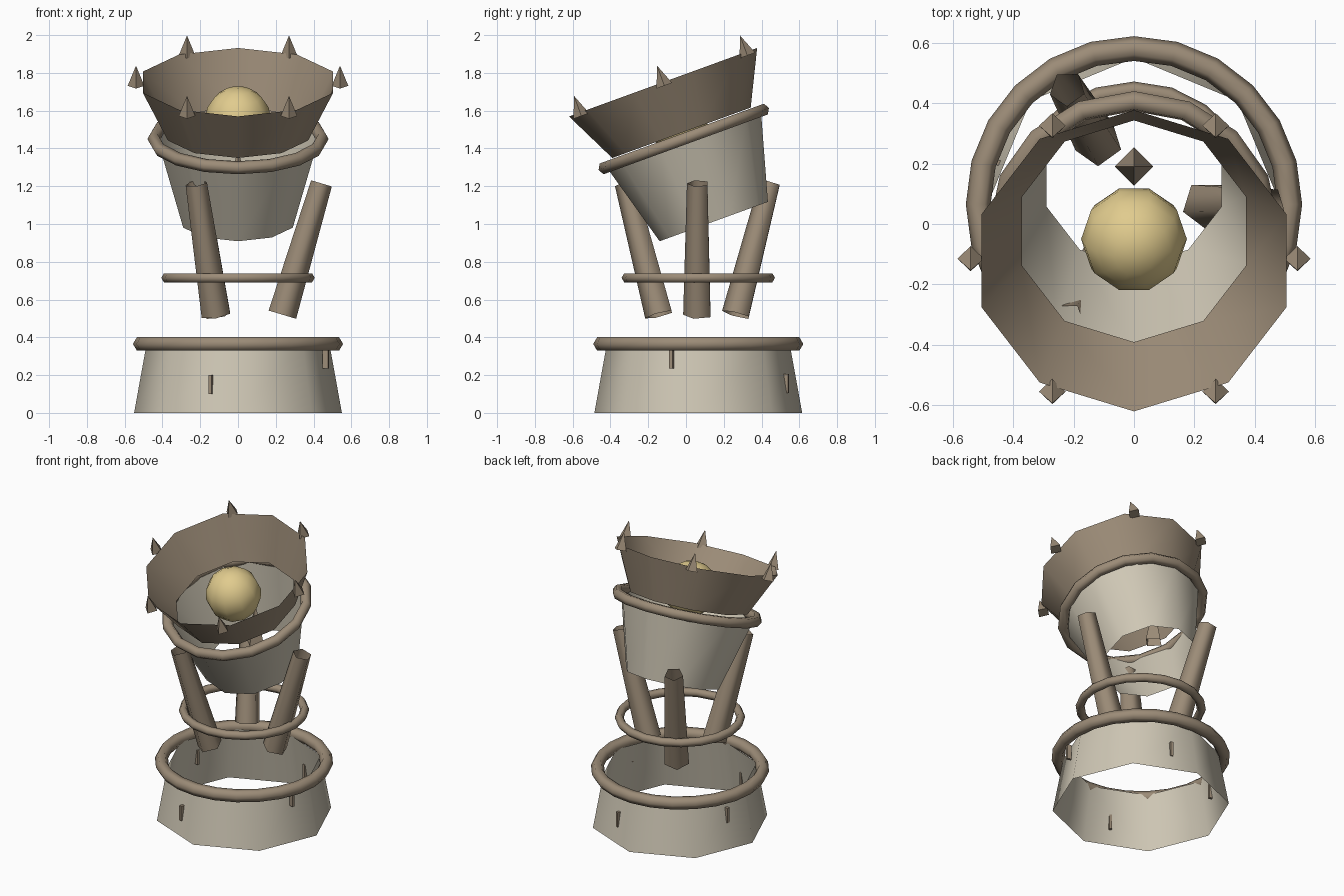
import bpy, bmesh
from math import pi, sin, cos, radians
from mathutils import Matrix, Vector

if "Cube" in bpy.data.objects:
    bpy.data.objects.remove(bpy.data.objects["Cube"], do_unlink=True)


def material(name, color):
    m = bpy.data.materials.new(name)
    m.use_nodes = True
    m.diffuse_color = (*color, 1)
    node = next(n for n in m.node_tree.nodes if n.type == 'BSDF_PRINCIPLED')
    node.inputs["Base Color"].default_value = (*color, 1)
    node.inputs["Roughness"].default_value = 0.9
    return m


STONE = material("pale stone", (0.62, 0.57, 0.46))
BROWN = material("dull brown", (0.33, 0.26, 0.185))
GOLD = material("pale gold", (0.75, 0.60, 0.27))


def finish(name, bm, matrix, mat, smooth):
    mesh = bpy.data.meshes.new(name)
    bm.to_mesh(mesh)
    bm.free()
    mesh.materials.append(mat)
    for p in mesh.polygons:
        p.use_smooth = smooth
    ob = bpy.data.objects.new(name, mesh)
    ob.matrix_world = matrix
    bpy.context.collection.objects.link(ob)
    return ob


def lathe(name, profile, sides, matrix, mat, phase=0, closed=False, smooth=True):
    """Spin a (radius, height) profile around local z."""
    bm = bmesh.new()
    rows = []
    for r, h in profile:
        rows.append([bm.verts.new((r * cos(phase + 2 * pi * i / sides),
                                   r * sin(phase + 2 * pi * i / sides), h))
                     for i in range(sides)])
    pairs = list(zip(rows, rows[1:]))
    if closed:
        pairs.append((rows[-1], rows[0]))
    for low, high in pairs:
        for i in range(sides):
            j = (i + 1) % sides
            bm.faces.new((low[i], low[j], high[j], high[i]))
    bmesh.ops.remove_doubles(bm, verts=bm.verts, dist=1e-5)
    return finish(name, bm, matrix, mat, smooth)


def ring(name, major, minor, sides, matrix):
    profile = [(major + minor * cos(k * pi / 3), minor * sin(k * pi / 3)) for k in range(6)]
    return lathe(name, profile, sides, matrix, BROWN, closed=True)


# Everything upright shares one axis; the head leans to the front
CENTRE = Vector((0, 0.065, 0))


def at(z):
    return Matrix.Translation(CENTRE + Vector((0, 0, z)))


HEAD = Matrix.Translation((0, -0.012, 1.45)) @ Matrix.Rotation(radians(20), 4, 'X')

# Base and upright rings
lathe("base_wall", [(0.55, 0), (0.484, 0.365)], 8, at(0), STONE)
ring("base_ring", 0.515, 0.041, 24, at(0.365))
ring("leg_ring", 0.378, 0.028, 20, at(0.715))

# Small slivers set into the base wall
for k, (z, r) in enumerate([(0.285, 0.485), (0.155, 0.485), (0.22, 0.475), (0.15, 0.49)]):
    bm = bmesh.new()
    bmesh.ops.create_cube(bm, size=1)
    bmesh.ops.scale(bm, vec=(0.03, 0.018, 0.1), verts=bm.verts)
    spin = Matrix.Rotation(radians(-17) + k * pi / 2, 4, 'Z')
    finish(f"base_sliver_{k + 1}", bm, at(z) @ spin @ Matrix.Translation((r, 0, 0)), BROWN, False)

# Three splayed legs
for k in range(3):
    out = Vector((cos(k * 2 * pi / 3), sin(k * 2 * pi / 3), 0))
    foot = CENTRE + out * 0.235 + Vector((0, 0, 0.52))
    top = CENTRE + out * 0.442 + Vector((0, 0, 1.215))
    axis = top - foot
    turn = Vector((0, 0, 1)).rotation_difference(axis).to_matrix().to_4x4()
    lathe(f"leg_{k + 1}", [(0.08, 0), (0.06, axis.length)], 5,
          Matrix.Translation(foot) @ turn, BROWN, phase=-pi / 2)

# Leaning head: cup, ring, flared bowl and orb
lathe("cup", [(0.305, -0.465), (0.435, 0)], 10, HEAD, STONE, phase=pi / 2)
ring("cup_ring", 0.445, 0.035, 16, HEAD)
lathe("bowl", [(0.39, 0.035), (0.53, 0.32)], 10, HEAD, BROWN, phase=pi / 2)
orb = [(0.175 * sin(k * pi / 8), -0.175 * cos(k * pi / 8)) for k in range(9)]
lathe("orb", orb, 10, HEAD @ Matrix.Translation((0, 0, 0.112)), GOLD)

# Small spike inside the cup
lathe("inner_spike", [(0.063, 0), (0, 0.27)], 4, Matrix.Translation((0, 0.19, 1.13)),
      BROWN, smooth=False)

# Spikes around the bowl rim
for k in range(6):
    a = k * pi / 3
    place = HEAD @ Matrix.Translation((0.54 * cos(a), 0.54 * sin(a), 0.3))
    lathe(f"rim_spike_{k + 1}", [(0, 0), (0.044, 0), (0, 0.113)], 4, place, BROWN, smooth=False)
